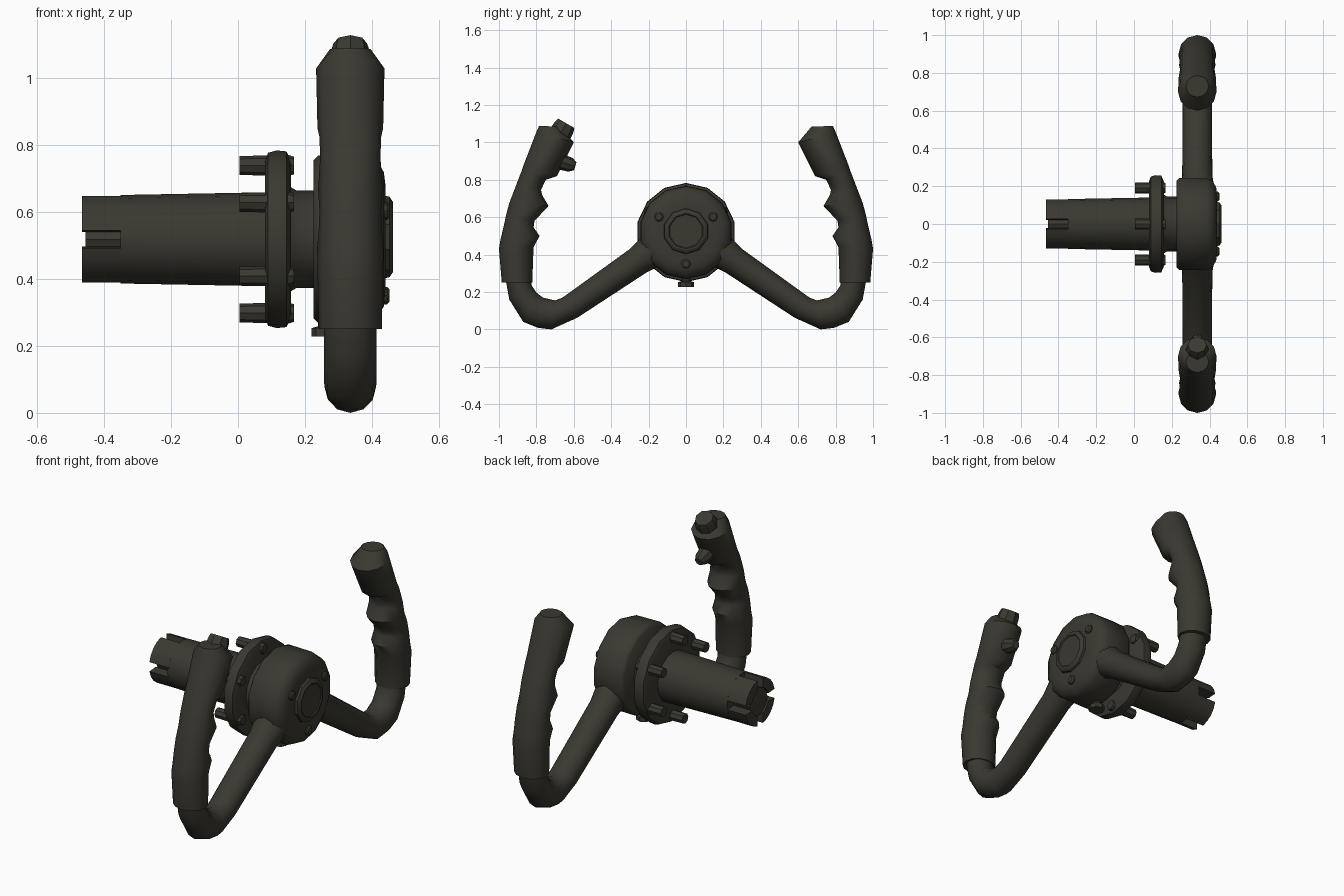
import bpy, bmesh
from math import pi, cos, sin, radians
from mathutils import Vector

cube = bpy.data.objects.get("Cube")
if cube:
    bpy.data.objects.remove(cube, do_unlink=True)

paint = bpy.data.materials.new("dark_olive_grey")
paint.use_nodes = True
colour = (0.042, 0.040, 0.030, 1)
paint.diffuse_color = colour
paint.node_tree.nodes["Principled BSDF"].inputs["Base Color"].default_value = colour

MID_Z = 0.518   # height of the shaft axis
BAR_X = 0.335   # plane of the handlebar


def loft(name, rings, smooth=45):
    """Skin a list of equal point rings and cap both ends."""
    bm = bmesh.new()
    loops = [[bm.verts.new(p) for p in ring] for ring in rings]
    n = len(loops[0])
    for a, b in zip(loops, loops[1:]):
        for i in range(n):
            j = (i + 1) % n
            bm.faces.new((a[i], a[j], b[j], b[i]))
    bm.faces.new(loops[0])
    bm.faces.new(loops[-1])
    bmesh.ops.recalc_face_normals(bm, faces=bm.faces)
    mesh = bpy.data.meshes.new(name)
    bm.to_mesh(mesh)
    bm.free()
    mesh.materials.append(paint)
    obj = bpy.data.objects.new(name, mesh)
    bpy.context.collection.objects.link(obj)
    bpy.ops.object.select_all(action='DESELECT')
    obj.select_set(True)
    bpy.context.view_layer.objects.active = obj
    bpy.ops.object.shade_smooth_by_angle(angle=radians(smooth))
    return obj


def lathe(name, profile, origin=(0, 0, MID_Z), axis=(1, 0, 0), sides=14, smooth=35):
    """Revolve (distance, radius) pairs about an axis."""
    d, o = Vector(axis).normalized(), Vector(origin)
    u = Vector((0, 0, 1)) if abs(d.z) < 0.95 else Vector((1, 0, 0))
    u = (u - d * u.dot(d)).normalized()
    v = d.cross(u)
    rings = [[o + d * t + (u * cos(2 * pi * i / sides) + v * sin(2 * pi * i / sides)) * r
              for i in range(sides)] for t, r in profile]
    return loft(name, rings, smooth)


def tube(name, sections, side, sides=12):
    """Skin ovals given by outer (y, z), inner (y, z) and half width in x."""
    rings = []
    for oy, oz, iy, iz, half in sections:
        c = Vector((BAR_X, (oy + iy) / 2, (oz + iz) / 2))
        h = Vector((0, (oy - iy) / 2, (oz - iz) / 2))
        ring = [c + h * cos(2 * pi * i / sides) + Vector((half * sin(2 * pi * i / sides), 0, 0))
                for i in range(sides)]
        rings.append([(p.x, p.y * side, p.z) for p in ring])
    return loft(name, rings)


# Shaft with a slotted end
lathe("shaft", [(-0.35, 0.132), (0.24, 0.143)], sides=16)
lathe("shaft_core", [(-0.455, 0.08), (-0.34, 0.08)], sides=8)
for k in range(4):
    start, steps = k * pi / 2, 4
    outer, inner = [], []
    for i in range(steps + 1):
        f = i / steps
        a = start + 0.2 + (pi / 2 - 0.4) * f
        b = start + 0.3 + (pi / 2 - 0.6) * f
        outer.append((0.131 * cos(a), 0.131 * sin(a)))
        inner.append((0.075 * cos(b), 0.075 * sin(b)))
    section = outer + inner[::-1]
    loft("shaft_tooth", [[(x, y, MID_Z + z) for y, z in section] for x in (-0.465, -0.345)], 30)

# Flange, its six bolts and the collar
lathe("flange", [(0.08, 0.235), (0.09, 0.258), (0.115, 0.265), (0.145, 0.262), (0.158, 0.23)])
lathe("collar", [(0.15, 0.16), (0.175, 0.145), (0.24, 0.145)], sides=16)
for k in range(6):
    a = pi / 2 + k * pi / 3
    lathe("flange_bolt", [(0.005, 0.028), (0.15, 0.032), (0.167, 0.026)],
          (0, 0.22 * cos(a), MID_Z + 0.22 * sin(a)), sides=8)

# Hub, front cap and face screws
lathe("hub", [(0.225, 0.235), (0.24, 0.25), (0.385, 0.248), (0.415, 0.235),
              (0.435, 0.2), (0.44, 0.16)], smooth=50)
lathe("hub_cap", [(0.43, 0.125), (0.452, 0.12), (0.462, 0.105), (0.462, 0.095), (0.457, 0.09)],
      (0, 0, MID_Z + 0.007), sides=10)
for k in range(3):
    a = pi / 6 + k * 2 * pi / 3
    lathe("face_screw", [(0.41, 0.027), (0.445, 0.026), (0.452, 0.018)],
          (0, 0.168 * cos(a), MID_Z + 0.168 * sin(a)), sides=8)

# Knob under the hub
lathe("lower_knob", [(0, 0.042), (0.025, 0.042), (0.03, 0.024), (0.08, 0.024)],
      (0.262, 0, 0.228), (0, 0, 1), sides=8)

# Handlebar arms and finger grips, one on each side
ARM = [(0.08, 0.37, 0.2, 0.53, 0.1), (0.21, 0.305, 0.30, 0.43, 0.08),
       (0.58, 0.063, 0.66, 0.17, 0.077), (0.72, 0.0, 0.70, 0.155, 0.077),
       (0.79, 0.008, 0.765, 0.17, 0.078), (0.87, 0.04, 0.80, 0.197, 0.078),
       (0.945, 0.16, 0.825, 0.235, 0.078), (0.965, 0.27, 0.83, 0.28, 0.078)]
GRIP = [(0.985, 0.25, 0.822, 0.25, 0.094), (1.0, 0.43, 0.815, 0.44, 0.098),
        (0.992, 0.48, 0.783, 0.50, 0.099), (0.975, 0.55, 0.815, 0.545, 0.094),
        (0.96, 0.62, 0.81, 0.58, 0.092), (0.945, 0.675, 0.735, 0.66, 0.096),
        (0.92, 0.74, 0.77, 0.72, 0.092), (0.905, 0.78, 0.775, 0.745, 0.09),
        (0.88, 0.845, 0.75, 0.80, 0.092), (0.868, 0.88, 0.69, 0.82, 0.098),
        (0.80, 1.055, 0.60, 1.0, 0.102), (0.786, 1.087, 0.672, 1.085, 0.06)]
for label, side in (("front", -1), ("back", 1)):
    tube(label + "_arm", ARM, side)
    tube(label + "_grip", GRIP, side)

# Push button and trigger on the front grip
lathe("thumb_button", [(-0.1, 0.062), (-0.03, 0.058), (-0.012, 0.054), (0, 0.05)],
      (BAR_X, -0.64, 1.102), (0, 0.5, 0.87), sides=8)
lathe("trigger", [(-0.1, 0.045), (-0.025, 0.038), (0, 0.022)],
      (BAR_X, -0.592, 0.872), (0, 0.95, -0.3), sides=8)
